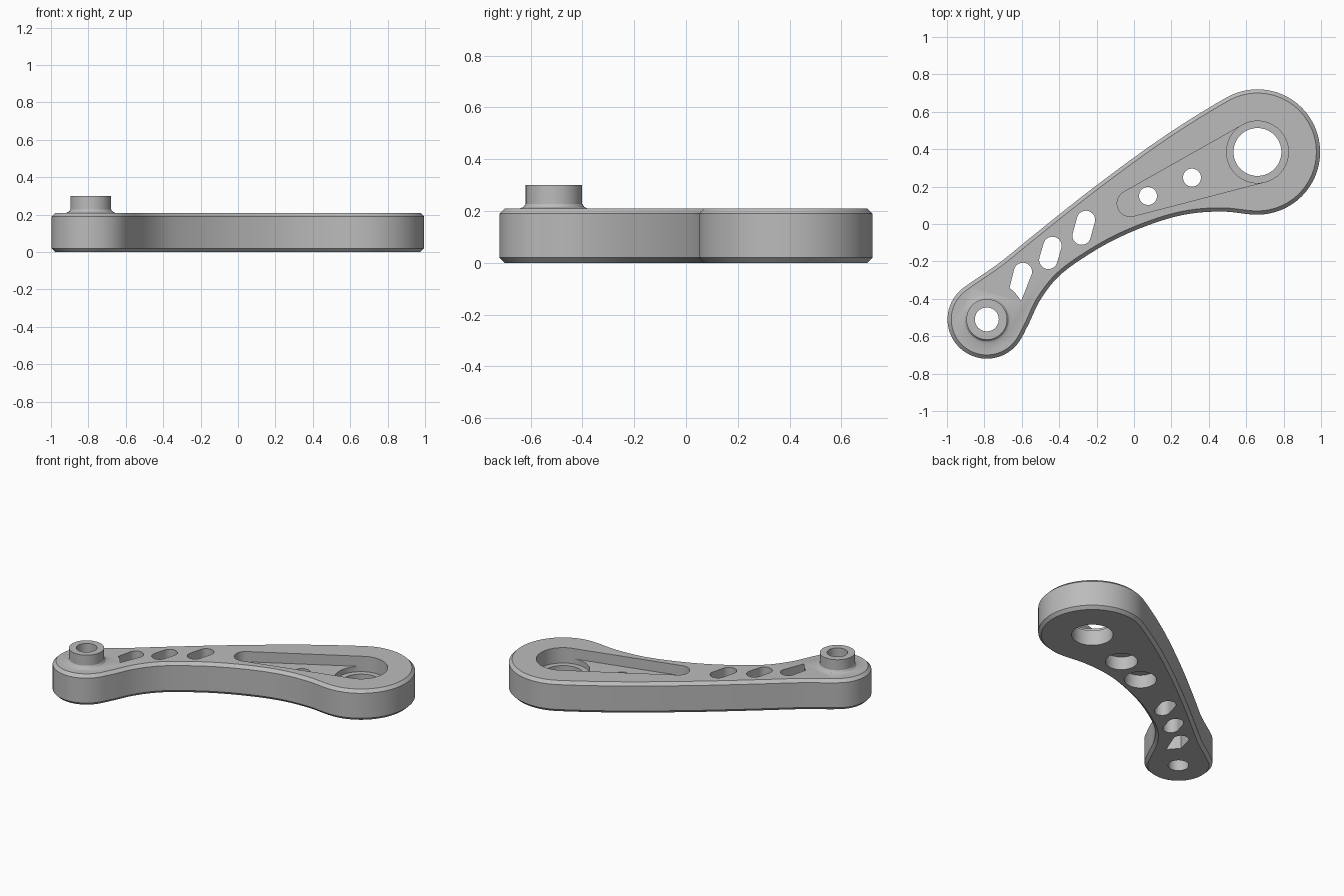
import bpy, bmesh, math
from mathutils import Vector

old = bpy.data.objects.get("Cube")
if old:
    bpy.data.objects.remove(old, do_unlink=True)

grey = bpy.data.materials.new("plain_grey")
grey.use_nodes = True
COLOUR = (0.5, 0.5, 0.5, 1)
grey.diffuse_color = COLOUR
grey.node_tree.nodes["Principled BSDF"].inputs["Base Color"].default_value = COLOUR

BIG, SMALL = Vector((0.66, 0.385)), Vector((-0.787, -0.51))
HEIGHT, CHAMFER = 0.21, 0.02


def arc(centre, radius, start, end, steps=32):
    """Points along a circular arc, angles in degrees."""
    angles = [math.radians(start + (end - start) * i / steps) for i in range(steps + 1)]
    return [Vector((centre[0] + radius * math.cos(a), centre[1] + radius * math.sin(a)))
            for a in angles]


def spline(points, steps=8):
    """Smooth curve through points; the first and last only set the end tangents."""
    out = []
    for a, b, c, d in zip(points, points[1:], points[2:], points[3:]):
        # Non-uniform tangents avoid overshoot where spacing changes
        t1, t2, t3 = (b - a).length, (c - b).length, (d - c).length
        m1 = ((b - a) / t1 * t2 + (c - b) / t2 * t1) / (t1 + t2) * t2
        m2 = ((c - b) / t2 * t3 + (d - c) / t3 * t2) / (t2 + t3) * t2
        for i in range(steps):
            t = i / steps
            out.append(b * (2*t**3 - 3*t**2 + 1) + m1 * (t**3 - 2*t**2 + t)
                       + c * (3*t**2 - 2*t**3) + m2 * (t**3 - t**2))
    return out


def inset(points, amount):
    """Move a counter-clockwise outline inwards."""
    out = []
    for i, p in enumerate(points):
        d = (points[(i + 1) % len(points)] - points[i - 1]).normalized()
        out.append(p + Vector((-d.y, d.x)) * amount)
    return out


def capsule(a, ra, b, rb):
    """Outline around two circles joined by their outer tangents."""
    a, b = Vector(a), Vector(b)
    d = b - a
    heading = math.degrees(math.atan2(d.y, d.x))
    spread = math.degrees(math.acos((ra - rb) / d.length))
    return (arc(b, rb, heading - spread, heading + spread)
            + arc(a, ra, heading + spread, heading + 360 - spread))


def loft(name, rings):
    """Closed solid through (outline, z) rings, bottom to top."""
    bm = bmesh.new()
    loops = [[bm.verts.new((p.x, p.y, z)) for p in pts] for pts, z in rings]
    n = len(loops[0])
    for low, high in zip(loops, loops[1:]):
        for i in range(n):
            j = (i + 1) % n
            bm.faces.new((low[i], low[j], high[j], high[i]))
    bm.faces.new(loops[0][::-1])
    bm.faces.new(loops[-1])
    mesh = bpy.data.meshes.new(name)
    bm.to_mesh(mesh)
    bm.free()
    mesh.materials.append(grey)
    ob = bpy.data.objects.new(name, mesh)
    bpy.context.collection.objects.link(ob)
    return ob


def prism(name, outline, z0, z1):
    return loft(name, [(outline, z0), (outline, z1)])


def disc(centre, radius, steps=64):
    return arc(centre, radius, 0, 360, steps)[:-1]


def combine(target, tool, operation="DIFFERENCE"):
    """Apply a boolean and discard the tool object."""
    tool.hide_render = True
    mod = target.modifiers.new(operation.lower(), "BOOLEAN")
    mod.operation, mod.object, mod.solver = operation, tool, "EXACT"
    bpy.context.view_layer.objects.active = target
    bpy.ops.object.modifier_apply(modifier=mod.name)
    bpy.data.objects.remove(tool, do_unlink=True)


# Curved arm outline: two round ends joined by smooth edges
big_arc = arc(BIG, 0.335, -92, 121, 64)
small_arc = arc(SMALL, 0.21, 125, 324, 48)
upper = [Vector(p) for p in ((0.246, 0.525), (-0.18, 0.222), (-0.556, -0.075), (-0.72, -0.208))]
lower = [Vector(p) for p in ((-0.57, -0.548), (-0.50, -0.404), (-0.422, -0.30), (-0.235, -0.158),
                             (0.03, -0.024), (0.30, 0.055), (0.487, 0.066))]
outline = (big_arc[:-1] + spline(big_arc[-2:] + upper + small_arc[:2])
           + small_arc[:-1] + spline(small_arc[-2:] + lower + big_arc[:2]))
small = inset(outline, CHAMFER)
arm = loft("lever_arm", [(small, 0), (outline, CHAMFER),
                         (outline, HEIGHT - CHAMFER), (small, HEIGHT)])

# Raised collar with a flared foot on the small end
collar = [(0.10, 0.15), (0.13, 0.20), (0.13, 0.21), (0.117, 0.216), (0.109, 0.228), (0.109, 0.30)]
combine(arm, loft("collar", [(disc(SMALL, r), z) for r, z in collar]), "UNION")
combine(arm, prism("collar_bore", disc(SMALL, 0.064), -0.1, 0.5))

# Large bore, its stepped seat and the tapered pocket
combine(arm, prism("pocket", capsule(BIG, 0.165, (-0.02, 0.11), 0.07), 0.14, 0.4))
combine(arm, prism("bore_seat", disc(BIG, 0.1655), 0.105, 0.4))
combine(arm, prism("bore", disc(BIG, 0.128), -0.1, 0.4))

# Two pocket holes, widened from underneath
for centre in ((0.31, 0.248), (0.075, 0.15)):
    combine(arm, prism("pocket_hole", disc(centre, 0.048), -0.1, 0.4))
    combine(arm, prism("underside_recess", disc(centre, 0.1), -0.1, 0.09))

# Slanted slots, the last one trimmed near the collar
for top, bottom in (((-0.257, 0.022), (-0.28, -0.062)), ((-0.436, -0.117), (-0.458, -0.192))):
    combine(arm, prism("slot", capsule(top, 0.049, bottom, 0.049), -0.1, 0.4))
trimmed = arc((-0.594, -0.256), 0.049, -14, 166) + arc(SMALL, 0.207, 54, 28, 8)
combine(arm, prism("trimmed_slot", trimmed, -0.1, 0.4))

# Smooth curved walls, crisp edges
bpy.ops.object.select_all(action="DESELECT")
arm.select_set(True)
bpy.context.view_layer.objects.active = arm
bpy.ops.object.shade_smooth_by_angle(angle=math.radians(30))
